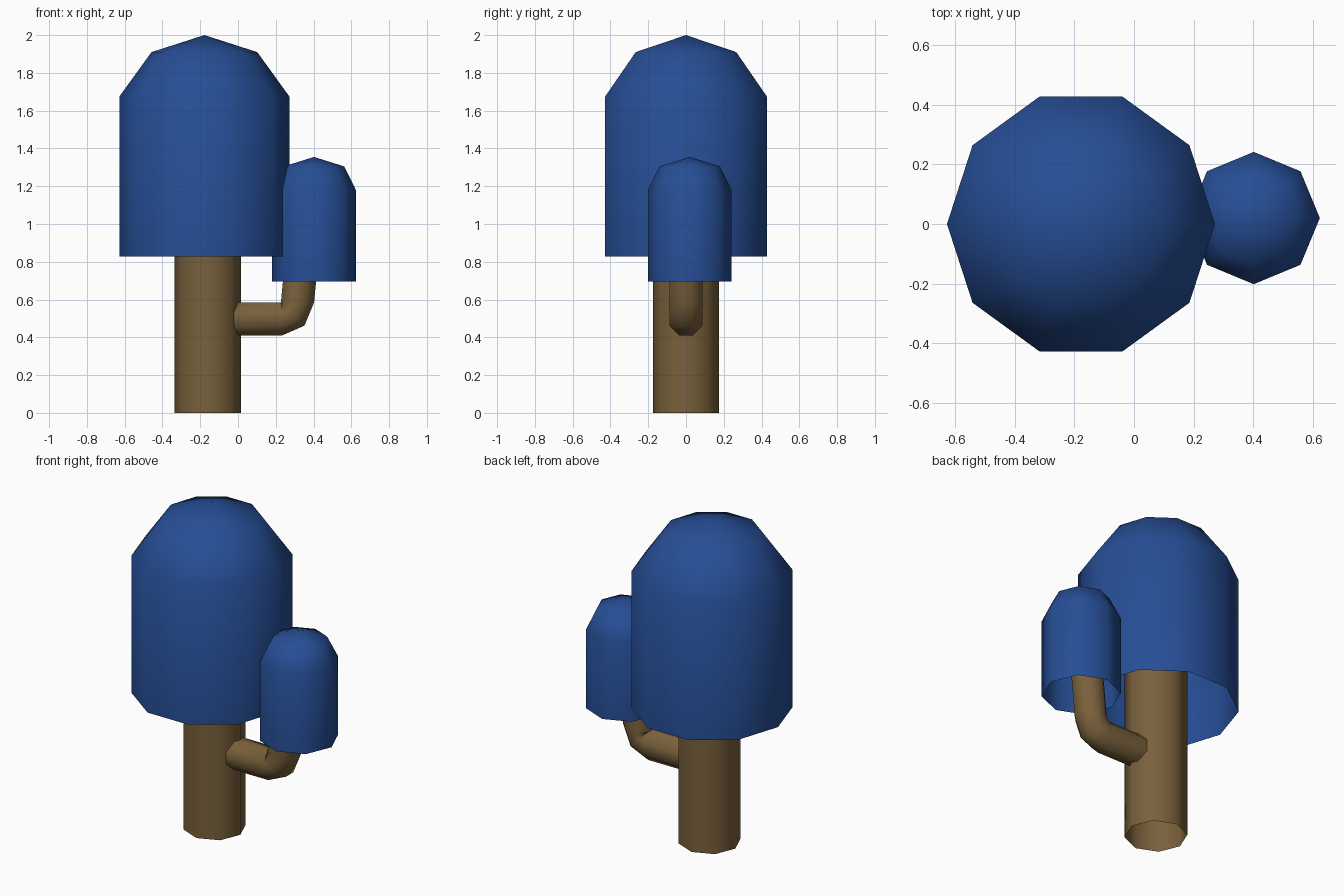
import bpy
import bmesh
from math import cos, sin, pi
from mathutils import Vector

cube = bpy.data.objects.get("Cube")
if cube:
    bpy.data.objects.remove(cube, do_unlink=True)


def make_material(name, rgb):
    mat = bpy.data.materials.new(name)
    mat.use_nodes = True
    mat.diffuse_color = (*rgb, 1)
    mat.node_tree.nodes["Principled BSDF"].inputs["Base Color"].default_value = (*rgb, 1)
    return mat


blue = make_material("foliage blue", (0.019, 0.075, 0.30))
brown = make_material("bark brown", (0.19, 0.118, 0.044))


def loft(name, rings, mat, sides, apex=None, phase=0):
    """Skin rings of (centre, radius, u axis, v axis); ends stay open unless apex is given."""
    bm = bmesh.new()
    loops = []
    for centre, radius, u, v in rings:
        angles = [phase + 2 * pi * i / sides for i in range(sides)]
        loops.append([bm.verts.new(Vector(centre) + radius * (u * cos(a) + v * sin(a)))
                      for a in angles])
    for low, high in zip(loops, loops[1:]):
        for i in range(sides):
            j = (i + 1) % sides
            bm.faces.new((low[i], low[j], high[j], high[i]))
    if apex:
        tip = bm.verts.new(apex)
        for i in range(sides):
            bm.faces.new((loops[-1][i], loops[-1][(i + 1) % sides], tip))
    for face in bm.faces:
        face.smooth = True
    mesh = bpy.data.meshes.new(name)
    bm.to_mesh(mesh)
    bm.free()
    mesh.materials.append(mat)
    obj = bpy.data.objects.new(name, mesh)
    bpy.context.collection.objects.link(obj)
    return obj


X, Y, Z = Vector((1, 0, 0)), Vector((0, 1, 0)), Vector((0, 0, 1))


def upright(name, x, y, profile, mat, sides, top=None):
    rings = [((x, y, z), r, X, Y) for r, z in profile]
    return loft(name, rings, mat, sides, (x, y, top) if top else None)


# Trunk, running up into the open crown
upright("trunk", -0.16, 0, [(0.176, 0), (0.176, 1.2)], brown, 8)

# Domed crowns, open underneath
upright("large_crown", -0.178, 0, [(0.45, 0.828), (0.45, 1.675), (0.28, 1.91)], blue, 10, 2.0)
upright("small_crown", 0.402, 0.02, [(0.222, 0.695), (0.222, 1.18), (0.16, 1.305)], blue, 8, 1.355)

# Bent branch: (x, z, heading angle of the tube)
path = [(-0.08, 0.497, 0), (0.232, 0.497, 0), (0.29, 0.524, pi / 4),
        (0.315, 0.585, pi / 2), (0.345, 0.9, pi / 2)]
branch_rings = []
for x, z, heading in path:
    across = Z * cos(heading) - X * sin(heading)
    branch_rings.append(((x, 0, z), 0.095, Y, across))
loft("branch", branch_rings, brown, 8, phase=pi / 8)
